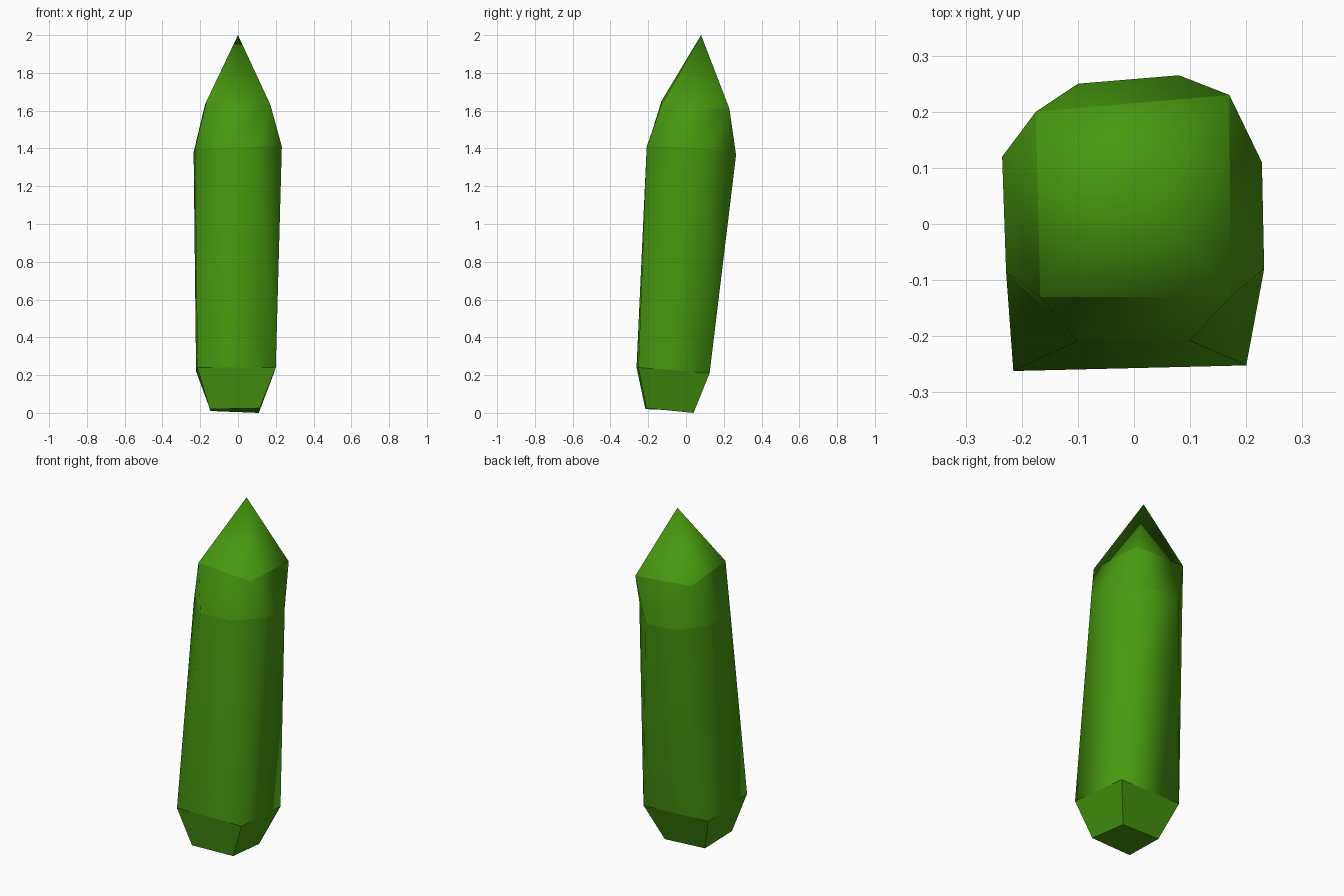
import bpy
import bmesh

cube = bpy.data.objects.get("Cube")
if cube:
    bpy.data.objects.remove(cube, do_unlink=True)

# Crystal colour
green = bpy.data.materials.new("crystal_green")
green.use_nodes = True
colour = (0.065, 0.32, 0.005, 1)
green.diffuse_color = colour
green.node_tree.nodes["Principled BSDF"].inputs["Base Color"].default_value = colour

# Cross-sections, counter-clockwise from the front right corner
FOOT = [(-.15, -.215, .02), (.115, -.21, .025), (.11, .04, 0), (-.145, .03, .01)]
HIP = [(-.215, -.262, .24), (.2, -.252, .24), (.19, .125, .21), (-.222, .11, .22)]
RING = [(-.228, -.085, 1.4), (-.1, -.208, 1.4), (.1, -.208, 1.41), (.232, -.08, 1.41),
        (.228, .11, 1.4), (.08, .265, 1.365), (-.1, .25, 1.37), (-.235, .12, 1.38)]
SHOULDER = [(-.167, -.13, 1.65), (.172, -.13, 1.63), (.17, .23, 1.61), (-.175, .2, 1.63)]
TIP = (0, .08, 2)

bm = bmesh.new()
foot, hip, ring, shoulder = ([bm.verts.new(p) for p in pts]
                             for pts in (FOOT, HIP, RING, SHOULDER))
tip = bm.verts.new(TIP)

bm.faces.new(foot[::-1])
for i in range(4):
    j = (i + 1) % 4
    a, b, c = ring[2 * i], ring[2 * i + 1], ring[2 * j]
    # Tapered foot
    bm.faces.new((foot[i], foot[j], hip[j], hip[i]))
    # Shaft: square base widening to an eight-sided ring
    bm.faces.new((hip[i], b, a))
    bm.faces.new((hip[i], hip[j], c, b))
    # Shoulder: ring narrowing back to a square
    bm.faces.new((a, b, shoulder[i]))
    bm.faces.new((b, c, shoulder[j], shoulder[i]))
    # Pointed tip
    bm.faces.new((shoulder[i], shoulder[j], tip))

# Smooth within each band, crisp edges between bands and on the foot
for face in bm.faces:
    face.smooth = not any(v in foot for v in face.verts)
for loop in (hip, ring, shoulder):
    for i, v in enumerate(loop):
        edge = bm.edges.get((v, loop[(i + 1) % len(loop)]))
        edge.smooth = False
bmesh.ops.recalc_face_normals(bm, faces=bm.faces)

mesh = bpy.data.meshes.new("crystal_shard")
bm.to_mesh(mesh)
bm.free()
mesh.materials.append(green)
shard = bpy.data.objects.new("crystal_shard", mesh)
bpy.context.collection.objects.link(shard)
